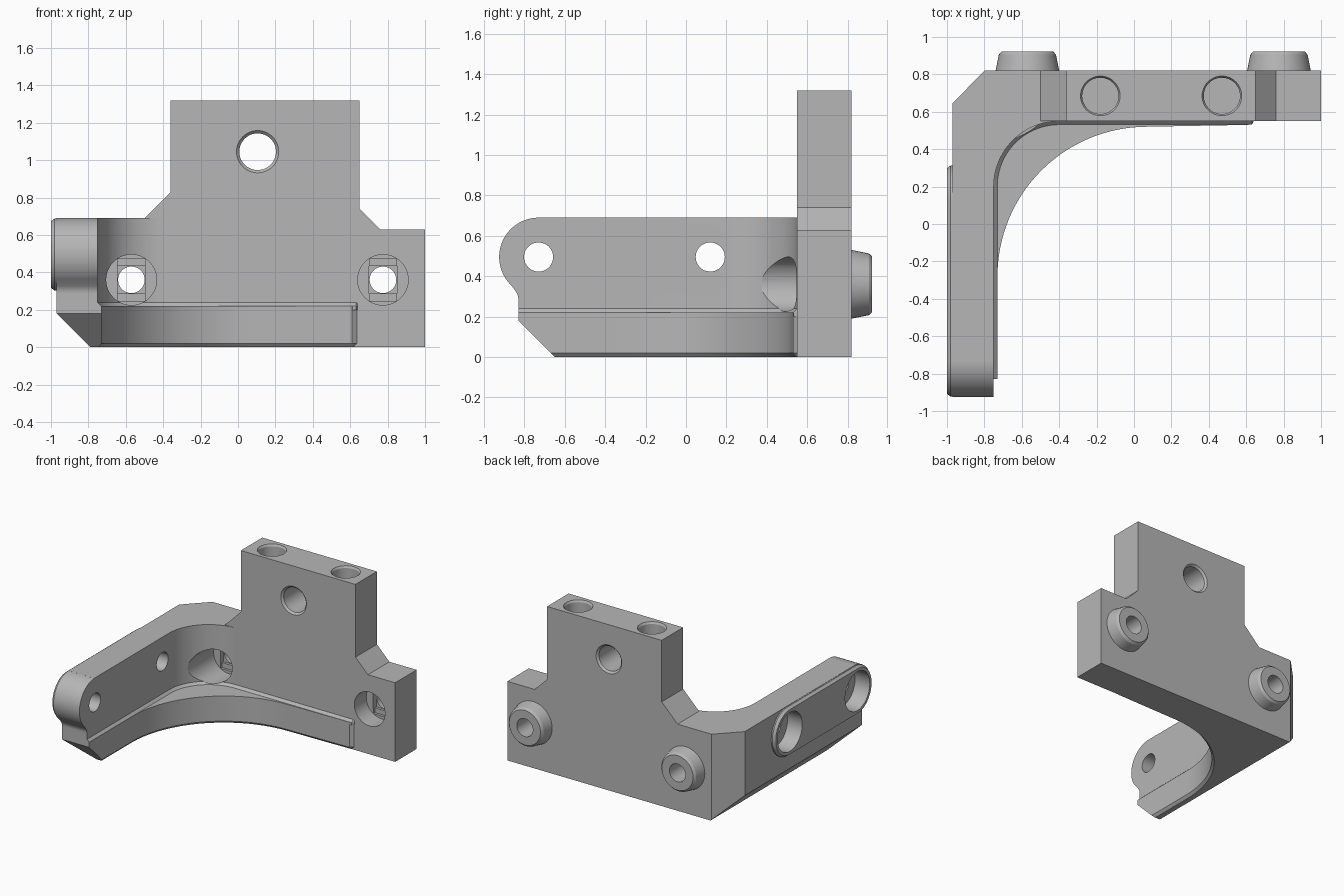
import bpy, bmesh
from math import sin, cos, pi, radians

cube = bpy.data.objects.get("Cube")
if cube:
    bpy.data.objects.remove(cube, do_unlink=True)

grey = bpy.data.materials.new("plain grey")
grey.use_nodes = True
grey.diffuse_color = (0.47, 0.47, 0.47, 1)
grey.node_tree.nodes["Principled BSDF"].inputs["Base Color"].default_value = grey.diffuse_color


def loft(name, axis, sections):
    """Solid through (position along axis, 2D outline) sections of equal point count."""
    place = {"x": lambda a, b, t: (t, a, b),
             "y": lambda a, b, t: (a, t, b),
             "z": lambda a, b, t: (a, b, t)}[axis]
    bm = bmesh.new()
    rings = [[bm.verts.new(place(a, b, t)) for a, b in outline] for t, outline in sections]
    for low, high in zip(rings, rings[1:]):
        for i in range(len(low)):
            bm.faces.new((low[i - 1], low[i], high[i], high[i - 1]))
    bm.faces.new(rings[0])
    bm.faces.new(rings[-1])
    bmesh.ops.recalc_face_normals(bm, faces=bm.faces)
    mesh = bpy.data.meshes.new(name)
    bm.to_mesh(mesh)
    bm.free()
    mesh.materials.append(grey)
    obj = bpy.data.objects.new(name, mesh)
    bpy.context.collection.objects.link(obj)
    return obj


def prism(name, axis, outline, start, end):
    return loft(name, axis, [(start, outline), (end, outline)])


def arc(a, b, r, start, end, steps=24):
    angles = [radians(start + (end - start) * i / steps) for i in range(steps + 1)]
    return [(a + r * cos(t), b + r * sin(t)) for t in angles]


def turned(name, axis, a, b, profile):
    """Round solid from (position along axis, radius) pairs."""
    return loft(name, axis, [(t, arc(a, b, r, 0, 360 * 47 / 48, 47)) for t, r in profile])


def box(name, a, b, half_a, half_b, start, end):
    corners = [(a - half_a, b - half_b), (a + half_a, b - half_b),
               (a + half_a, b + half_b), (a - half_a, b + half_b)]
    return prism(name, "y", corners, start, end)


def combine(target, other, operation):
    mod = target.modifiers.new(operation.lower(), "BOOLEAN")
    mod.operation, mod.solver, mod.object = operation, "EXACT", other
    bpy.context.view_layer.update()
    evaluated = target.evaluated_get(bpy.context.evaluated_depsgraph_get())
    result = bpy.data.meshes.new_from_object(evaluated)
    target.modifiers.clear()
    target.data = result
    bpy.data.objects.remove(other, do_unlink=True)


# Corner arm: long side wall, rounded into the back wall
arm_outline = [(-0.97, -1), (-0.75, -1)] + arc(-0.4, 0.2, 0.35, 180, 90) + [
    (-0.4, 0.82), (-0.8, 0.82), (-0.97, 0.645)]
bracket = prism("bracket_body", "z", arm_outline, 0, 0.69)

# Upright plate with a stepped tower
plate_outline = [(-0.55, 0), (1, 0), (1, 0.63), (0.76, 0.63), (0.65, 0.74),
                 (0.65, 1.32), (-0.36, 1.32), (-0.36, 0.83), (-0.55, 0.64)]
combine(bracket, prism("plate", "y", plate_outline, 0.55, 0.82), "UNION")


# Bottom web with a wide curved inner edge
def web_outline(inset):
    return ([(-0.85, -0.95), (-0.73 - inset, -0.95)]
            + arc(0.07, -0.28, 0.8 + inset, 180, 90, 32)
            + [(0.61, 0.53 + inset), (0.65, 0.56), (0.65, 0.7), (-0.85, 0.7)])


web = loft("web", "z", [(0, web_outline(0.018)), (0.02, web_outline(0)), (0.22, web_outline(0))])
combine(bracket, web, "UNION")


# Sloped ledge where the walls meet the web
def ledge_outline(grow):
    return ([(-0.86, -0.96), (-0.75 + grow, -0.96)]
            + arc(-0.4, 0.2, 0.35 - grow, 180, 90)
            + [(0.63, 0.55 - grow), (0.645, 0.56), (0.645, 0.71), (-0.86, 0.71)])


ledge = loft("ledge", "z", [(0.2, ledge_outline(0.019)), (0.22, ledge_outline(0.019)),
                            (0.24, ledge_outline(-0.001))])
combine(bracket, ledge, "UNION")

# Side silhouette of the arm: round end, small hollow, slanted foot
silhouette = (arc(-0.73, 0.495, 0.195, 93, 226, 32) + arc(-0.9, 0.285, 0.07, 40, 0, 8)
              + [(-0.83, 0.18), (-0.55, -0.1), (1.1, -0.1), (1.1, 2), (-0.74, 2)])
combine(bracket, prism("silhouette", "x", silhouette, -2, 2), "INTERSECT")


# Raised long pad on the outer face of the arm
def pad_outline(r):
    return arc(0.12, 0.495, r, -90, 90) + arc(-0.73, 0.495, r, 90, 270)


pad = loft("arm_pad", "x", [(-0.9, pad_outline(0.193)), (-0.98, pad_outline(0.193)),
                            (-1, pad_outline(0.178))])
combine(bracket, pad, "UNION")

# Slanted outer bottom edge
combine(bracket, prism("edge_cut", "y", [(-1.1, -0.2), (-0.59, -0.2), (-1.1, 0.31)], -2, 2),
        "DIFFERENCE")

# Arm bolt holes with wide outer recesses
for y in (-0.73, 0.12):
    combine(bracket, turned("arm_hole", "x", y, 0.495,
                            [(-1.1, 0.155), (-0.87, 0.155), (-0.87, 0.072), (-0.5, 0.072)]),
            "DIFFERENCE")

# Back bosses, with front recesses, stepped seats and bolt holes
for x in (-0.57, 0.775):
    z = 0.36
    combine(bracket, turned("boss", "y", x, z, [(0.75, 0.18), (0.82, 0.17), (0.905, 0.153),
                                                (0.922, 0.138)]), "UNION")
    combine(bracket, turned("recess", "y", x, z, [(-0.3, 0.135), (0.7, 0.135)]), "DIFFERENCE")
    combine(bracket, box("slot", x, z, 0.073, 0.112, 0.65, 0.72), "DIFFERENCE")
    combine(bracket, box("seat", x, z, 0.074, 0.074, 0.66, 0.74), "DIFFERENCE")
    combine(bracket, turned("bolt_hole", "y", x, z, [(0.67, 0.071), (1.1, 0.071)]), "DIFFERENCE")

# Tower cross hole with bevelled rims
combine(bracket, turned("cross_hole", "y", 0.105, 1.045,
                        [(0.53, 0.133), (0.55, 0.113), (0.565, 0.098), (0.805, 0.098),
                         (0.82, 0.113), (0.84, 0.133)]), "DIFFERENCE")

# Blind holes in the tower top
for x in (-0.18, 0.47):
    combine(bracket, turned("top_hole", "z", x, 0.685,
                            [(0.92, 0.097), (1.305, 0.097), (1.32, 0.106), (1.34, 0.12)]),
            "DIFFERENCE")

# Smooth the round walls, keep edges crisp
bpy.context.view_layer.objects.active = bracket
bracket.select_set(True)
bpy.ops.object.shade_smooth_by_angle(angle=radians(25))
